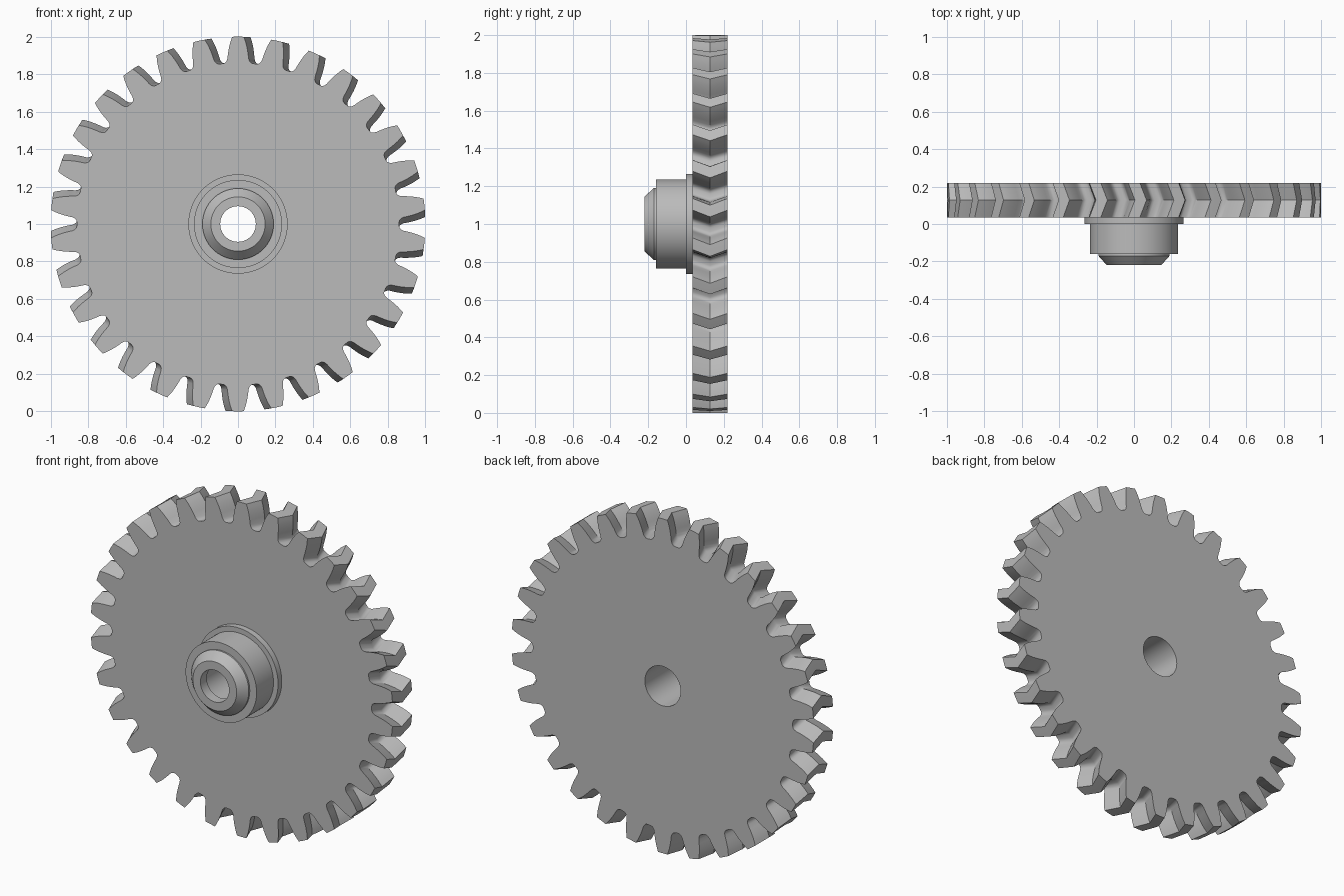
import bpy, bmesh
from math import sin, cos, pi, radians

if "Cube" in bpy.data.objects:
    bpy.data.objects.remove(bpy.data.objects["Cube"])

TEETH = 30
PITCH = 2 * pi / TEETH
TWIST = 0.036            # turn of the tooth's middle against its ends
FRONT, BACK = 0.035, 0.22
BORE = 0.118

grey = bpy.data.materials.new("steel grey")
grey.use_nodes = True
colour = (0.5, 0.5, 0.5, 1)
grey.diffuse_color = colour
grey.node_tree.nodes["Principled BSDF"].inputs["Base Color"].default_value = colour


def point(radius, angle, y):
    return (radius * sin(angle), y, 1 + radius * cos(angle))


def build(name, rings, closed):
    """Skin a row of equal rings lying around the y axis."""
    bm = bmesh.new()
    rows = [[bm.verts.new(p) for p in ring] for ring in rings]
    pairs = list(zip(rows, rows[1:]))
    if closed:
        pairs.append((rows[-1], rows[0]))
    for a, b in pairs:
        n = len(a)
        for i in range(n):
            j = (i + 1) % n
            bm.faces.new((a[i], a[j], b[j], b[i]))
    bmesh.ops.recalc_face_normals(bm, faces=bm.faces)
    mesh = bpy.data.meshes.new(name)
    bm.to_mesh(mesh)
    bm.free()
    mesh.materials.append(grey)
    obj = bpy.data.objects.new(name, mesh)
    bpy.context.collection.objects.link(obj)
    bpy.ops.object.select_all(action='DESELECT')
    obj.select_set(True)
    bpy.context.view_layer.objects.active = obj
    bpy.ops.object.shade_smooth_by_angle(angle=radians(30))
    return obj


# Half tooth outline from tip to root: radius, half angle
half = [(1.0, 0.031), (0.98, 0.039), (0.96, 0.046), (0.935, 0.053), (0.91, 0.059),
        (0.885, 0.064), (0.872, 0.070), (0.863, 0.080), (0.86, 0.092)]
tooth = [(r, -a) for r, a in reversed(half)] + [(1.0, 0)] + half
outline = [(r, a + k * PITCH) for k in range(TEETH) for r, a in tooth]


def rim(y, turn=0):
    return [point(r, a + turn, y) for r, a in outline]


def hole(y):
    return [point(BORE, a, y) for r, a in outline]


# Toothed wheel with herringbone teeth and a bore
build("toothed_wheel",
      [hole(FRONT), rim(FRONT), rim((FRONT + BACK) / 2, TWIST), rim(BACK), hole(BACK)],
      True)

# Stepped hub with flange, bevelled nose and stepped bore
SEGMENTS = 96
profile = [(0.265, FRONT), (0.265, 0), (0.235, 0), (0.235, -0.16), (0.19, -0.16),
           (0.19, -0.17), (0.145, -0.22), (0.095, -0.22), (0.095, -0.16),
           (BORE, -0.16), (BORE, FRONT)]
build("hub",
      [[point(r, 2 * pi * i / SEGMENTS, y) for i in range(SEGMENTS)] for r, y in profile],
      False)
